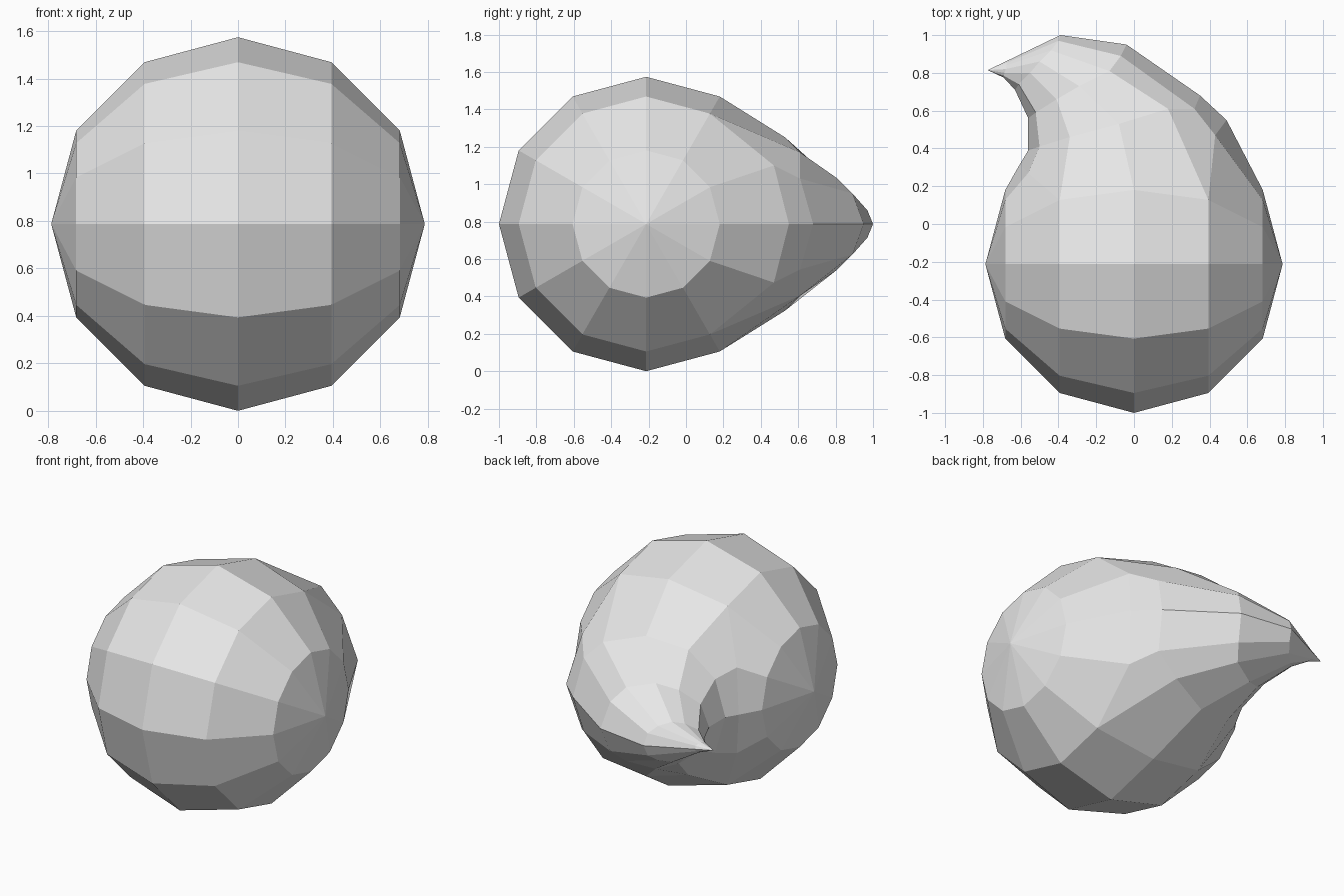
import bpy, bmesh, math
from mathutils import Vector, Matrix

cube = bpy.data.objects.get("Cube")
if cube:
    bpy.data.objects.remove(cube, do_unlink=True)

R = 0.787
CENTRE = Vector((0, -0.213, R))

# One plain grey material
grey = bpy.data.materials.new("plain grey")
grey.use_nodes = True
grey.diffuse_color = (0.8, 0.8, 0.8, 1)
grey.node_tree.nodes["Principled BSDF"].inputs["Base Color"].default_value = (0.8, 0.8, 0.8, 1)

# Round body: low-poly sphere with its poles on the left and right
bm = bmesh.new()
bmesh.ops.create_uvsphere(bm, u_segments=12, v_segments=6, radius=R)
bmesh.ops.transform(bm, verts=bm.verts,
                    matrix=Matrix.Translation(CENTRE) @ Matrix.Rotation(math.pi / 2, 4, 'Y'))

# Open the back where the tail grows out
inner = [v for v in bm.verts if abs(v.co.x) < 0.2 and v.co.y - CENTRE.y > 0.5]
bmesh.ops.delete(bm, geom=inner, context='VERTS')


def nearest(point):
    return min(bm.verts, key=lambda v: (v.co - Vector(point)).length)


def mirrored(half):
    """Complete a half ring (right, over the top, to left) with its lower half."""
    lower = [(x, y, 2 * R - z) for x, y, z in reversed(half[1:-1])]
    return list(half) + lower


def on_sphere(x, elevation):
    r = math.sqrt(R * R - x * x)
    a = math.radians(elevation)
    return (x, CENTRE.y + r * math.cos(a), R + r * math.sin(a))


# Rim of the opening, with its sides pulled towards the tail
h = R / 2
rim_half = [on_sphere(h, 0), on_sphere(h, 30), on_sphere(h, 60), on_sphere(0, 60),
            on_sphere(-h, 60), on_sphere(-h, 30), on_sphere(-h, 0)]
rim = [nearest(p) for p in mirrored(rim_half)]
pulled_half = [(0.49, 0.55, R), (0.43, 0.47, 1.10)] + rim_half[2:5] + \
              [(-0.56, 0.27, 1.07), (-0.605, 0.315, R)]
for v, p in zip(rim, mirrored(pulled_half)):
    v.co = p

# Tail: rings that shrink and curl to one side
tail_rings = [
    [(0.35, 0.68, R), (0.32, 0.61, 1.03), (0.18, 0.61, 1.17), (-0.08, 0.53, 1.25),
     (-0.34, 0.46, 1.20), (-0.50, 0.41, 1.03), (-0.56, 0.39, R)],
    [(-0.04, 0.95, R), (-0.07, 0.89, 0.95), (-0.13, 0.81, 1.03), (-0.29, 0.73, 1.07),
     (-0.41, 0.66, 1.03), (-0.52, 0.59, 0.94), (-0.56, 0.56, R)],
    [(-0.39, 1.00, R), (-0.40, 0.97, 0.86), (-0.44, 0.92, 0.90), (-0.50, 0.86, 0.92),
     (-0.55, 0.80, 0.90), (-0.61, 0.74, 0.85), (-0.63, 0.71, R)],
    [(-0.67, 0.865, R), (-0.67, 0.855, 0.805), (-0.675, 0.84, 0.815), (-0.68, 0.82, 0.82),
     (-0.685, 0.80, 0.815), (-0.69, 0.785, 0.805), (-0.69, 0.775, R)],
]
previous = rim
for half in tail_rings:
    ring = [bm.verts.new(p) for p in mirrored(half)]
    for i in range(12):
        j = (i + 1) % 12
        bm.faces.new((previous[i], previous[j], ring[j], ring[i]))
    previous = ring

# Pointed tip
tip = bm.verts.new((-0.775, 0.815, R))
for i in range(12):
    bm.faces.new((previous[i], previous[(i + 1) % 12], tip))

bmesh.ops.recalc_face_normals(bm, faces=bm.faces)
mesh = bpy.data.meshes.new("curled_drop_body")
bm.to_mesh(mesh)
bm.free()
mesh.materials.append(grey)
body = bpy.data.objects.new("curled_drop_body", mesh)
bpy.context.collection.objects.link(body)
